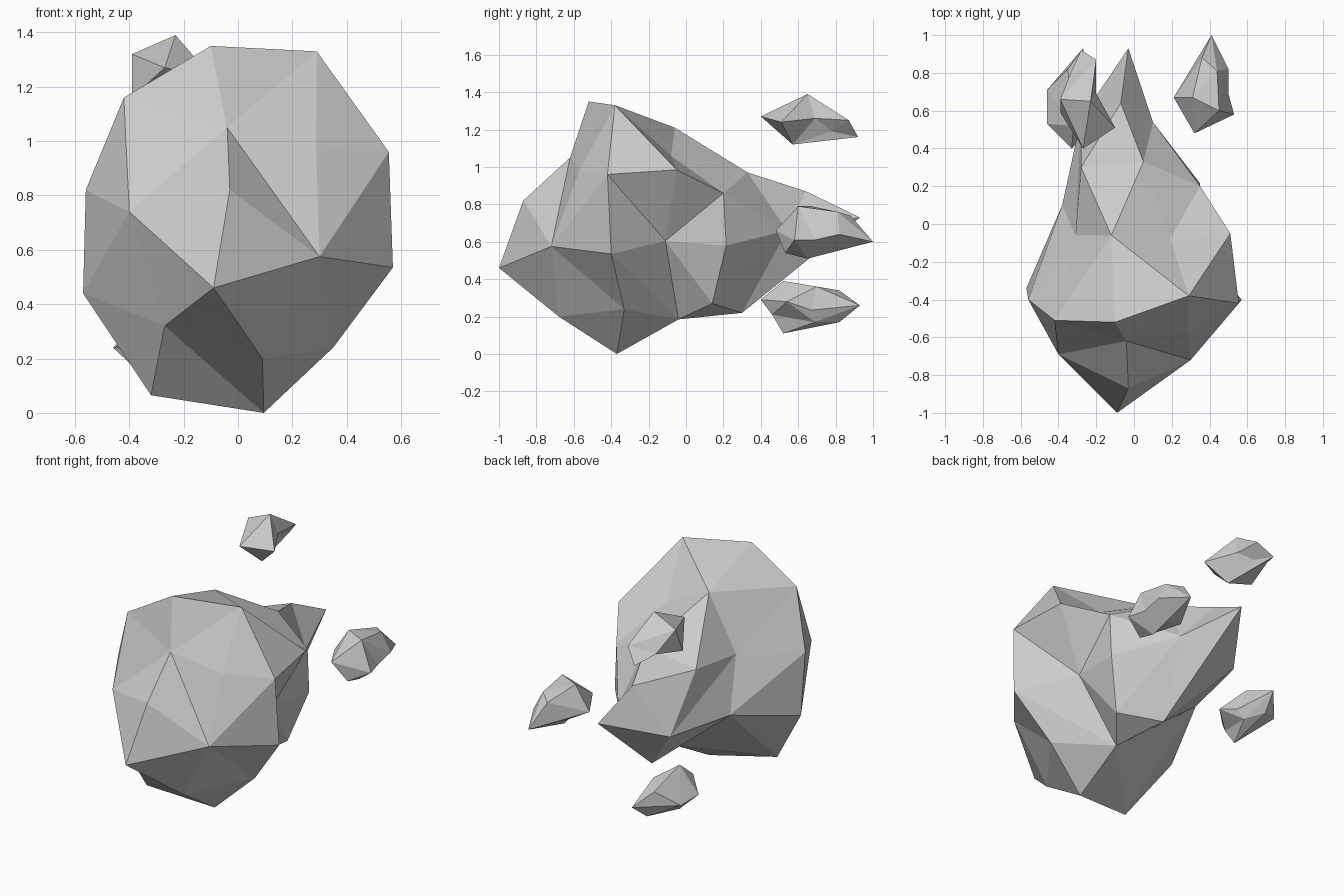
import bpy, bmesh
from mathutils import Vector


def faceted_rock(name, points, centre, radii=(1, 1, 1), flips=()):
    """Skin a few corner points.  The skin is found on a sphere and then pulled
    back to the real corners, so dents survive.  flips = (old edge, new edge)."""
    bm = bmesh.new()
    order = []
    for p in points:
        q = Vector([(p[k] - centre[k]) / radii[k] for k in range(3)])
        order.append(bm.verts.new(q.normalized()))
    bmesh.ops.convex_hull(bm, input=order)
    bmesh.ops.triangulate(bm, faces=bm.faces[:])
    for old, new in flips:
        edge = bm.edges.get([order[i] for i in old])
        if edge and len(edge.link_faces) == 2:
            across = {v for f in edge.link_faces for v in f.verts} - set(edge.verts)
            if across == {order[i] for i in new}:
                bmesh.utils.edge_rotate(edge, False)
    bmesh.ops.recalc_face_normals(bm, faces=bm.faces[:])
    for v, p in zip(order, points):
        v.co = p
    loose = [v for v in bm.verts if not v.link_faces]
    bmesh.ops.delete(bm, geom=loose, context='VERTS')
    me = bpy.data.meshes.new(name)
    bm.to_mesh(me)
    bm.free()
    ob = bpy.data.objects.new(name, me)
    bpy.context.collection.objects.link(ob)
    return ob


# Main boulder: blunt front, tapering to a tail at the back
boulder = [
    # crown and face (0-7)
    (-.10, -.52, 1.35), (.29, -.38, 1.33), (-.42, -.51, 1.16), (-.04, -.62, 1.05),
    (-.03, -.87, .82), (-.09, -1.0, .46), (.30, -.72, .575), (-.40, -.69, .74),
    # flanks (8-17)
    (-.57, -.34, .44), (-.56, -.40, .82), (.555, -.42, .96), (.57, -.40, .535),
    (.51, -.05, .985), (.32, -.11, .605), (.35, .20, .86), (.35, .215, .58),
    (-.31, -.06, .87), (-.38, .10, .56),
    # underside (18-25)
    (.35, -.33, .24), (.095, -.37, 0), (.09, -.68, .20), (-.27, -.68, .32),
    (-.32, -.46, .065), (.25, .14, .27), (.10, -.04, .185), (.03, .30, .22),
    # back ridge and tail (26-33), right brow (34)
    (-.12, -.06, 1.21), (.19, -.08, 1.06), (.05, .33, .97), (-.28, .30, .90),
    (-.28, .56, .57), (.10, .54, .66), (-.07, .64, .87), (-.03, .93, .73),
    (.287, -.57, .98),
]
faceted_rock("boulder", boulder, (0, -.08, .63), (.5, .85, .62), flips=[
    # brow creases
    ((4, 1), (3, 34)), ((4, 1), (3, 6)), ((4, 10), (6, 34)), ((4, 34), (3, 6)),
    ((6, 1), (34, 10)), ((2, 4), (3, 7)),
    # underside valley
    ((20, 22), (21, 19)), ((18, 23), (13, 24)), ((13, 18), (11, 24)),
    ((25, 19), (24, 22)), ((25, 22), (24, 17)), ((25, 22), (24, 8)),
    # tail
    ((26, 17), (16, 29)), ((29, 17), (16, 30)),
    ((30, 31), (25, 33)), ((30, 15), (25, 31)),
])

# Three trailing fragments
faceted_rock("upper_fragment", [
    (-.27, .40, 1.27), (-.23, .65, 1.39), (-.39, .66, 1.32), (-.10, .51, 1.24),
    (-.20, .69, 1.26), (-.20, .87, 1.25), (-.28, .92, 1.16), (-.34, .79, 1.20),
    (-.23, .57, 1.12), (-.39, .59, 1.16), (-.25, .78, 1.19)],
    (-.27, .63, 1.25), (.12, .24, .13))
faceted_rock("right_fragment", [
    (.41, 1.0, .60), (.50, .82, .64), (.53, .58, .61), (.32, .48, .66),
    (.21, .67, .64), (.31, .67, .79), (.45, .60, .79), (.36, .88, .74),
    (.44, .81, .76), (.40, .65, .51), (.40, .53, .54), (.35, .74, .57),
    (.50, .69, .61)],
    (.38, .70, .65), (.14, .25, .14))
faceted_rock("lower_fragment", [
    (-.27, .93, .26), (-.35, .82, .34), (-.46, .71, .24), (-.46, .53, .24),
    (-.33, .40, .29), (-.32, .52, .39), (-.19, .54, .28), (-.30, .46, .21),
    (-.32, .52, .11), (-.25, .69, .17), (-.30, .82, .17), (-.26, .70, .36),
    (-.22, .67, .235)],
    (-.32, .64, .25), (.13, .25, .13))
